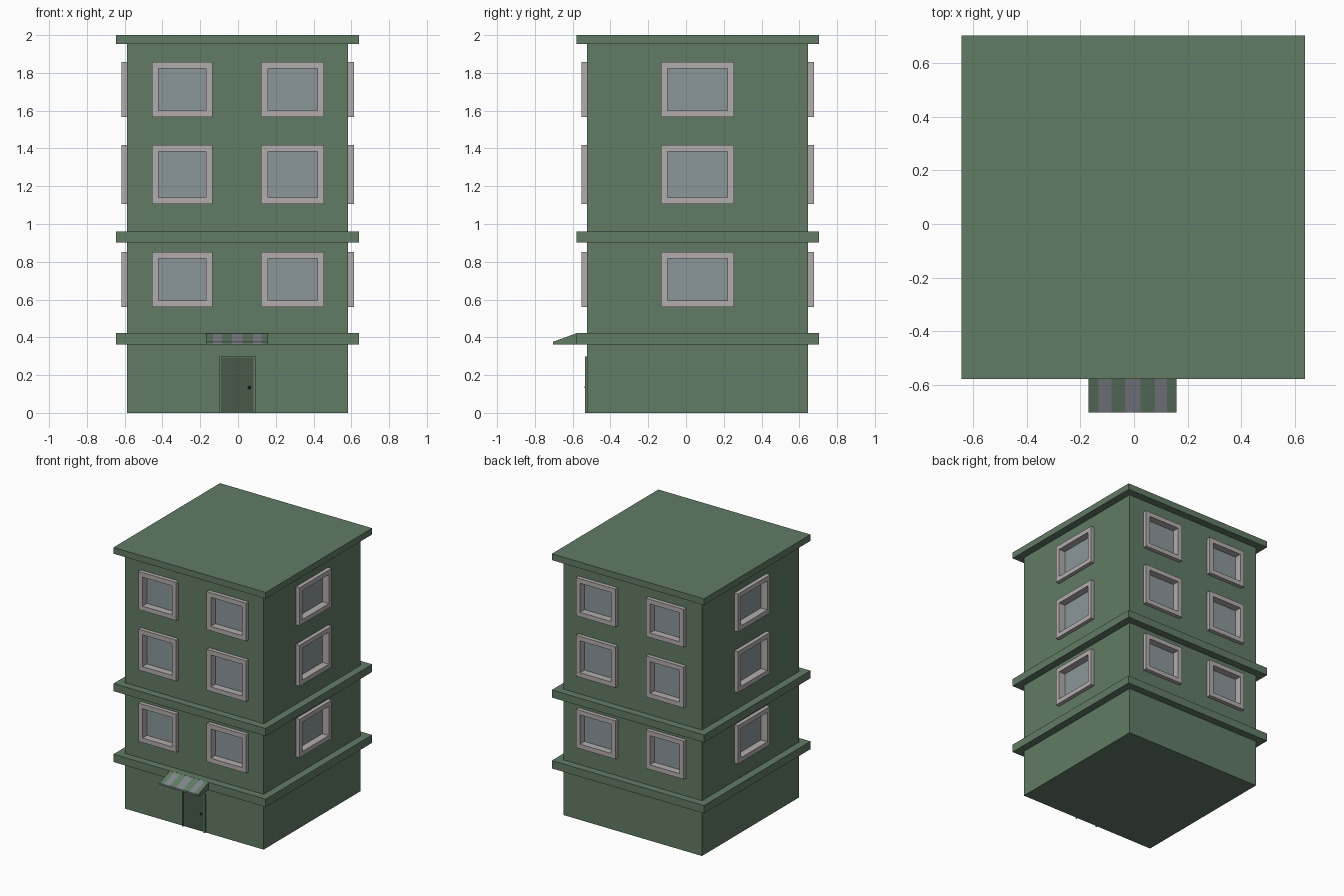
import bpy, bmesh, math
from mathutils import Matrix, Vector

if "Cube" in bpy.data.objects:
    bpy.data.objects.remove(bpy.data.objects["Cube"])

def material(name, rgb):
    m = bpy.data.materials.new(name)
    m.diffuse_color = (*rgb, 1)
    m.use_nodes = True
    m.node_tree.nodes["Principled BSDF"].inputs["Base Color"].default_value = m.diffuse_color
    return m

GREEN = material("green_wall", (0.12, 0.20, 0.13))
DARK = material("dark_green", (0.065, 0.10, 0.07))
TRIM = material("window_trim", (0.45, 0.42, 0.42))
GLASS = material("glass", (0.26, 0.31, 0.33))
STRIPE = material("pale_stripe", (0.22, 0.24, 0.26))
BLACK = material("black", (0.01, 0.01, 0.01))

def loft(name, rings, mat, closed=False, matrix=None):
    """Bridge equal rings of points; cap the ends unless closed."""
    bm = bmesh.new()
    vs = [[bm.verts.new(p) for p in r] for r in rings]
    n = len(rings[0])
    pairs = list(zip(vs, vs[1:])) + ([(vs[-1], vs[0])] if closed else [])
    for a, b in pairs:
        for i in range(n):
            j = (i + 1) % n
            bm.faces.new((a[i], a[j], b[j], b[i]))
    if not closed:
        bm.faces.new(vs[0][::-1])
        bm.faces.new(vs[-1])
    if matrix:
        bm.transform(matrix)
    bmesh.ops.recalc_face_normals(bm, faces=bm.faces)
    me = bpy.data.meshes.new(name)
    bm.to_mesh(me)
    bm.free()
    ob = bpy.data.objects.new(name, me)
    bpy.context.collection.objects.link(ob)
    if mat:
        me.materials.append(mat)
    return ob

def rect(x0, x1, z0, z1, y, inset=0):
    x0, x1, z0, z1 = x0 + inset, x1 - inset, z0 + inset, z1 - inset
    return [(x0, y, z0), (x1, y, z0), (x1, y, z1), (x0, y, z1)]

def box(name, x, y, z, mat, matrix=None):
    return loft(name, [rect(*x, *z, y[0]), rect(*x, *z, y[1])], mat, matrix=matrix)

# Building shell: stepped outline with three projecting ledges
X0, X1, Y0, Y1 = -0.588, 0.583, -0.523, 0.647
def plan(z, out):
    return [(X0 - out, Y0 - out, z), (X1 + out, Y0 - out, z),
            (X1 + out, Y1 + out, z), (X0 - out, Y1 + out, z)]
L = 0.057
steps = [(0, 0), (0.362, 0), (0.362, L), (0.422, L), (0.422, 0), (0.903, 0),
         (0.903, L), (0.961, L), (0.961, 0), (1.952, 0), (1.952, L), (2.0, L)]
shell = loft("building_shell", [plan(z, o) for z, o in steps], GREEN)

# Windows: frame plus recessed pane, in wall coordinates (y = 0 is the wall, -y outward)
OUT, DEEP, FRAME = 0.03, 0.03, 0.035
holes = []
def window(x0, x1, z0, z1, M):
    r = (x0, x1, z0, z1)
    loft("window_frame", [rect(*r, 0.002), rect(*r, -OUT), rect(*r, -OUT, FRAME),
                          rect(*r, DEEP - 0.001, FRAME), rect(*r, DEEP - 0.001, FRAME - 0.004),
                          rect(*r, 0.002, FRAME - 0.004)], TRIM, True, M)
    i = FRAME - 0.004
    loft("window_pane", [rect(*r, DEEP - 0.006, FRAME), rect(*r, DEEP, FRAME)], GLASS, matrix=M)
    holes.append(loft("window_hole", [rect(*r, -0.1, i), rect(*r, DEEP, i)], None, matrix=M))

turn = lambda deg: Matrix.Rotation(math.radians(deg), 4, 'Z')
front = Matrix.Translation((0, Y0, 0))
back = Matrix.Translation((0, Y1, 0)) @ Matrix.Scale(-1, 4, (0, 1, 0))
right = Matrix.Translation((X1, 0, 0)) @ turn(90)
left = Matrix.Translation((X0, 0, 0)) @ Matrix.Scale(-1, 4, (1, 0, 0)) @ turn(90)
for z0, z1 in [(0.56, 0.853), (1.105, 1.418), (1.567, 1.858)]:
    for M in (front, back):
        window(-0.455, -0.135, z0, z1, M)
        window(0.123, 0.456, z0, z1, M)
    for M in (right, left):
        window(-0.133, 0.255, z0, z1, M)

# Join the hole cutters and pocket the walls
bm = bmesh.new()
for h in holes:
    bm.from_mesh(h.data)
    bpy.data.objects.remove(h)
me = bpy.data.meshes.new("hole_cutter")
bm.to_mesh(me)
bm.free()
cutter = bpy.data.objects.new("hole_cutter", me)
bpy.context.collection.objects.link(cutter)
cutter.hide_render = True
cutter.hide_viewport = False
cutter.display_type = 'WIRE'
mod = shell.modifiers.new("window_pockets", 'BOOLEAN')
mod.operation = 'DIFFERENCE'
mod.solver = 'EXACT'
mod.object = cutter
bpy.context.view_layer.objects.active = shell
shell.select_set(True)
bpy.ops.object.modifier_apply(modifier=mod.name)
bpy.data.objects.remove(cutter)

# Door: surround posts, lintel, panel and knob
YF = (Y0 - 0.012, Y0 + 0.01)
box("door_post_left", (-0.1, -0.09), YF, (0, 0.298), GREEN)
box("door_post_right", (0.083, 0.095), YF, (0, 0.298), GREEN)
box("door_lintel", (-0.09, 0.083), YF, (0.292, 0.298), GREEN)
box("door_panel", (-0.09, 0.083), (Y0 - 0.005, Y0 + 0.01), (0.004, 0.292), DARK)
bpy.ops.mesh.primitive_uv_sphere_add(segments=12, ring_count=8, radius=0.008,
                                     location=(0.06, Y0 - 0.006, 0.135))
knob = bpy.context.object
knob.name = "door_knob"
knob.data.materials.append(BLACK)
bpy.ops.object.shade_smooth_by_angle()

# Striped awning: wedge cut into alternating strips
side = [(-0.578, 0.422), (-0.705, 0.376), (-0.705, 0.362), (-0.578, 0.362)]
cuts = [-0.17, -0.132, -0.084, -0.033, 0.025, 0.079, 0.124, 0.158]
for k, (a, b) in enumerate(zip(cuts, cuts[1:])):
    loft("awning_stripe", [[(x, y, z) for y, z in side] for x in (a, b)],
         STRIPE if k % 2 else GREEN)
